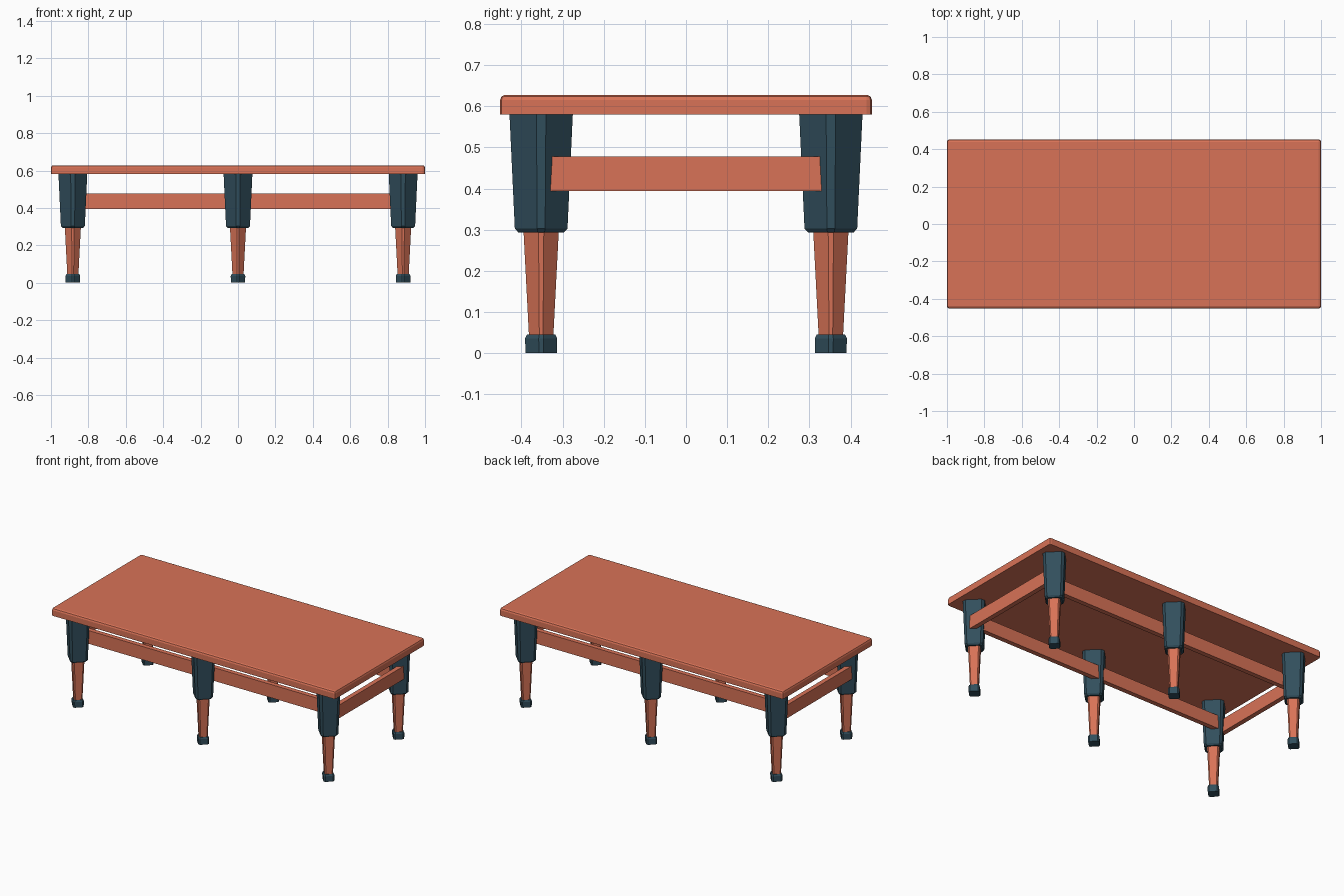
import bpy, bmesh
from mathutils import Vector

if "Cube" in bpy.data.objects:
    bpy.data.objects.remove(bpy.data.objects["Cube"])


def material(name, rgb):
    m = bpy.data.materials.new(name)
    m.diffuse_color = (*rgb, 1)
    m.use_nodes = True
    m.node_tree.nodes["Principled BSDF"].inputs["Base Color"].default_value = m.diffuse_color
    return m


WOOD = material("warm orange wood", (0.69, 0.17, 0.095))
DARK = material("dark slate", (0.031, 0.077, 0.108))


def finish(bm, name, mat):
    bmesh.ops.recalc_face_normals(bm, faces=bm.faces)
    me = bpy.data.meshes.new(name)
    bm.to_mesh(me)
    bm.free()
    me.materials.append(mat)
    ob = bpy.data.objects.new(name, me)
    bpy.context.collection.objects.link(ob)
    return ob


def box(name, lo, hi, mat, bevel=0.0):
    """Box between two corners, optionally bevelled on all but the bottom edges."""
    lo, hi = Vector(lo), Vector(hi)
    bm = bmesh.new()
    bmesh.ops.create_cube(bm, size=1)
    for v in bm.verts:
        v.co = (lo + hi) / 2 + v.co * (hi - lo)
    if bevel:
        edges = [e for e in bm.edges if max(v.co.z for v in e.verts) > hi.z - 1e-4]
        bmesh.ops.bevel(bm, geom=edges, offset=bevel, segments=2, profile=0.5,
                        affect='EDGES')
    return finish(bm, name, mat)


def post(name, x, y, profile, mat):
    """Square post turned 45 degrees with narrow chamfers, lofted through (z, half width)."""
    bm = bmesh.new()
    rings = []
    for z, h in profile:
        f = h * 0.15
        pts = [(h, -f), (h, f), (f, h), (-f, h), (-h, f), (-h, -f), (-f, -h), (f, -h)]
        rings.append([bm.verts.new((x + a, y + b, z)) for a, b in pts])
    for r0, r1 in zip(rings, rings[1:]):
        for i in range(8):
            j = (i + 1) % 8
            bm.faces.new((r0[i], r0[j], r1[j], r1[i]))
    bm.faces.new(rings[0][::-1])
    bm.faces.new(rings[-1])
    return finish(bm, name, mat)


# Table top
box("table_top", (-1, -0.452, 0.58), (1, 0.452, 0.628), WOOD, 0.013)

# Six legs: dark sleeve, wooden shaft, dark foot
for y, row in ((-0.352, "front"), (0.352, "back")):
    for x, col in ((-0.883, "left"), (0, "middle"), (0.883, "right")):
        tag = f"{row}_{col}"
        post("leg_sleeve_" + tag, x, y,
             [(0.293, 0.055), (0.303, 0.064), (0.582, 0.077)], DARK)
        post("leg_shaft_" + tag, x, y, [(0.03, 0.029), (0.30, 0.043)], WOOD)
        post("leg_foot_" + tag, x, y,
             [(0, 0.038), (0.036, 0.039), (0.046, 0.034)], DARK)

# Long rails just inside the leg centres
for s, side in ((-1, "front"), (1, "back")):
    ys = sorted((s * 0.289, s * 0.319))
    box("long_rail_" + side, (-0.883, ys[0], 0.394), (0.883, ys[1], 0.478), WOOD)

# End rails just outside the leg centres
for s, side in ((-1, "left"), (1, "right")):
    xs = sorted((s * 0.909, s * 0.939))
    box("end_rail_" + side, (xs[0], -0.35, 0.394), (xs[1], 0.35, 0.478), WOOD)
